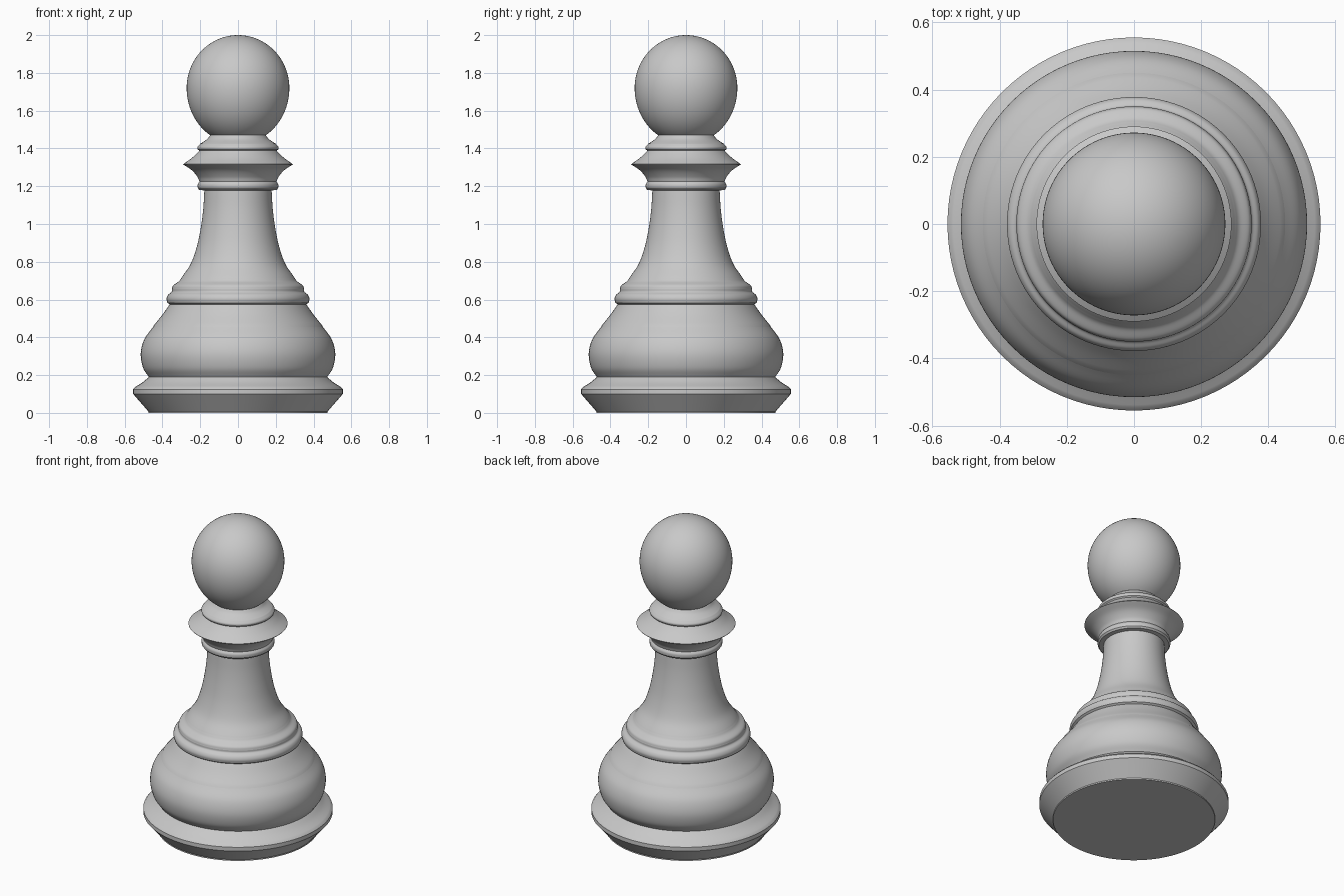
import bpy
import bmesh
import math
from mathutils import Vector

default = bpy.data.objects.get("Cube")
if default:
    bpy.data.objects.remove(default, do_unlink=True)

SIDES = 96

grey = bpy.data.materials.new("plain_grey")
grey.use_nodes = True
colour = (0.58, 0.58, 0.58, 1)
grey.diffuse_color = colour
shader = grey.node_tree.nodes["Principled BSDF"]
shader.inputs["Base Color"].default_value = colour
shader.inputs["Roughness"].default_value = 0.6


def curve(points, steps=6):
    """Smooth curve through the given (radius, height) points."""
    p = [Vector(q) for q in points]
    p = [2 * p[0] - p[1]] + p + [2 * p[-1] - p[-2]]
    out = []
    for a, b, c, d in zip(p, p[1:], p[2:], p[3:]):
        for i in range(steps):
            t = i / steps
            out.append(b + 0.5 * t * (c - a + t * (2 * a - 5 * b + 4 * c - d
                                                   + t * (3 * (b - c) + d - a))))
    return [tuple(q) for q in out] + [tuple(points[-1])]


def lathe(name, profile):
    """Turn a bottom-to-top profile around the vertical axis."""
    bm = bmesh.new()
    verts = [bm.verts.new((r, 0, z)) for r, z in profile]
    edges = [bm.edges.new(pair) for pair in zip(verts, verts[1:])]
    bmesh.ops.spin(bm, geom=verts + edges, cent=(0, 0, 0), axis=(0, 0, 1),
                   angle=math.tau, steps=SIDES, use_merge=True)
    bmesh.ops.remove_doubles(bm, verts=bm.verts[:], dist=0.0001)
    bmesh.ops.recalc_face_normals(bm, faces=bm.faces[:])
    # Open rings: make sure the outside faces out
    if sum(f.normal.dot(Vector((f.calc_center_median().x,
                                f.calc_center_median().y, 0)))
           * f.calc_area() for f in bm.faces) < 0:
        bmesh.ops.reverse_faces(bm, faces=bm.faces[:])
    mesh = bpy.data.meshes.new(name)
    bm.to_mesh(mesh)
    bm.free()
    mesh.materials.append(grey)
    obj = bpy.data.objects.new(name, mesh)
    bpy.context.collection.objects.link(obj)
    bpy.ops.object.select_all(action="DESELECT")
    obj.select_set(True)
    bpy.context.view_layer.objects.active = obj
    bpy.ops.object.shade_smooth_by_angle(angle=math.radians(28))
    return obj


# Foot with its flat underside and bevelled rim
lathe("foot", [(0, 0), (0.475, 0), (0.475, 0.008), (0.555, 0.1), (0.555, 0.125)]
      + curve([(0.545, 0.137), (0.505, 0.162), (0.472, 0.19)]))

# Round belly and the sloping shoulder above it
lathe("belly", curve([(0.472, 0.19), (0.503, 0.24), (0.515, 0.315),
                      (0.496, 0.39), (0.45, 0.455)]))
lathe("shoulder", [(0.45, 0.455)] + curve([(0.442, 0.468), (0.4, 0.52),
                                          (0.362, 0.575)]))

# Two stacked rings under the neck
lathe("lower_ring", [(0.362, 0.575)] + curve([(0.374, 0.583), (0.378, 0.605),
                                             (0.37, 0.625), (0.352, 0.64), (0.35, 0.655)]))
lathe("upper_ring", curve([(0.35, 0.655), (0.343, 0.675), (0.315, 0.695),
                           (0.303, 0.71), (0.295, 0.722)]))

# Concave neck
lathe("neck", curve([(0.295, 0.722), (0.25, 0.79), (0.218, 0.88), (0.197, 0.98),
                     (0.184, 1.08), (0.178, 1.178)]))

# Collar: small ring, sharp flared disc, small ring
lathe("collar_ring", [(0.178, 1.178), (0.205, 1.18)]
      + curve([(0.213, 1.19), (0.213, 1.21), (0.204, 1.225)]))
lathe("collar_disc", curve([(0.204, 1.225), (0.215, 1.25), (0.245, 1.285), (0.29, 1.315)])
      + curve([(0.29, 1.317), (0.25, 1.345), (0.222, 1.37), (0.205, 1.388)]))
lathe("top_ring", [(0.205, 1.388)] + curve([(0.213, 1.395), (0.214, 1.408),
                                           (0.2, 1.425)])
      + curve([(0.196, 1.427), (0.165, 1.448), (0.147, 1.47)]))

# Ball head, slightly fuller below its widest line
START = math.asin(-0.25 / 0.298)
ball = []
for i in range(41):
    a = START + (math.pi / 2 - START) * i / 40
    s = math.sin(a)
    ball.append((0.272 * max(math.cos(a), 0), 1.72 + s * (0.28 if s > 0 else 0.298)))
lathe("head", ball)
